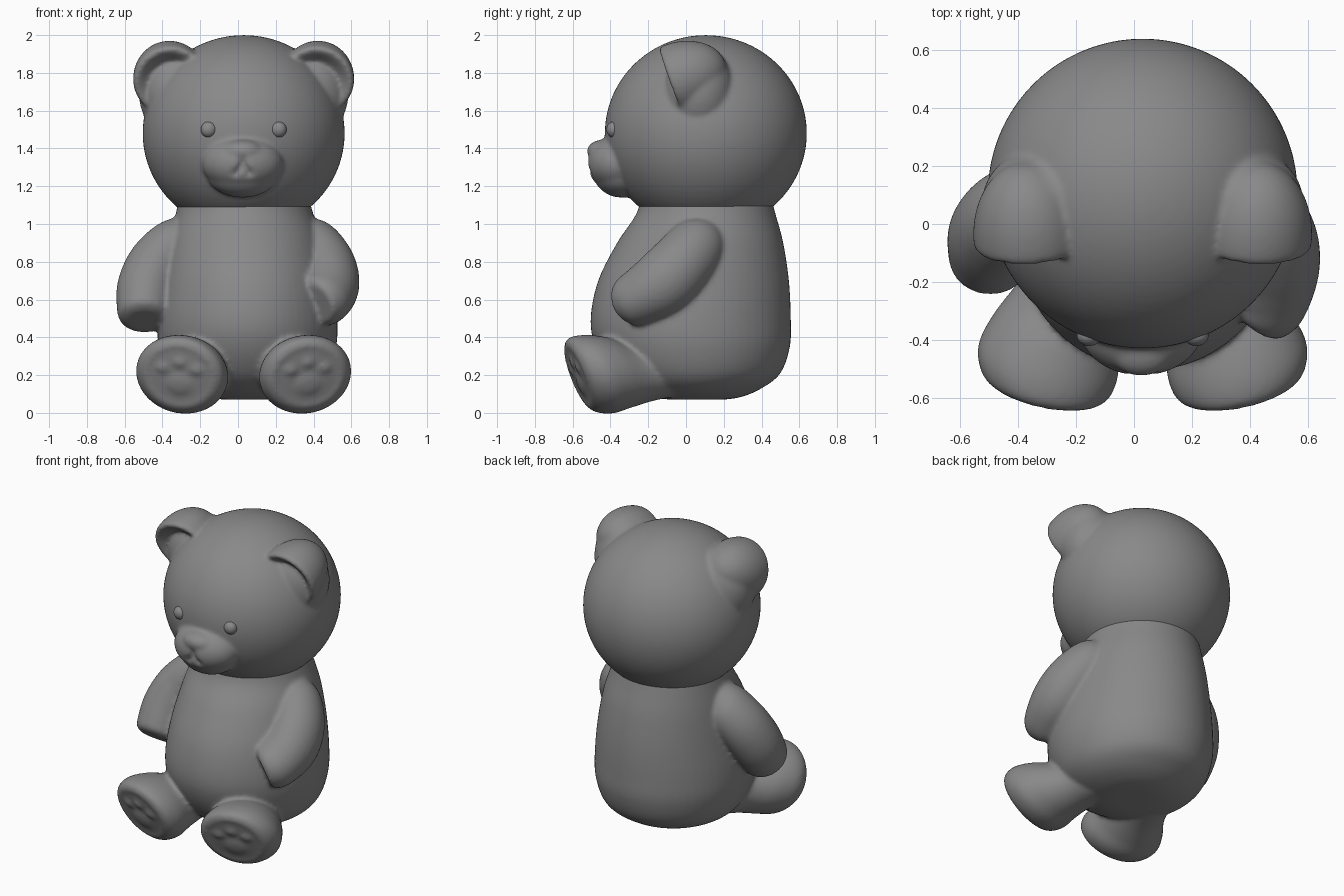
import bpy, bmesh, math
from mathutils import Vector, Matrix

if "Cube" in bpy.data.objects:
    bpy.data.objects.remove(bpy.data.objects["Cube"])

CX = 0.03  # the bear sits slightly off centre; this is its symmetry plane
GREY = bpy.data.materials.new("dark_grey")
GREY.diffuse_color = (0.25, 0.25, 0.25, 1)
GREY.use_nodes = True
GREY.node_tree.nodes["Principled BSDF"].inputs["Base Color"].default_value = GREY.diffuse_color


def ball(bm, c, r, rot=None, shape=None, seg=80):
    """Ellipsoid; shape optionally deforms the unit sphere first."""
    vs = bmesh.ops.create_uvsphere(bm, u_segments=seg, v_segments=seg // 2, radius=1)["verts"]
    m = Matrix.Translation(c) @ (rot or Matrix()) @ Matrix.Diagonal((*r, 1))
    for v in vs:
        v.co = m @ (shape(v.co) if shape else v.co)


def catmull(pts, n=6):
    p = [Vector(q) for q in pts]
    p = [p[0]] + p + [p[-1]]
    out = []
    for i in range(1, len(p) - 2):
        a, b, c, d = p[i - 1:i + 3]
        for k in range(n):
            t = k / n
            out.append(0.5 * (2 * b + (c - a) * t + (2 * a - 5 * b + 4 * c - d) * t ** 2
                              + (3 * b - a - 3 * c + d) * t ** 3))
    return out + [p[-1]]


def loft(bm, pts, axis=None, seg=64):
    """Closed tube through (x, y, z, ru, rv) sections."""
    s = catmull(pts)
    rings = []
    for i, q in enumerate(s):
        a, b = s[max(i - 1, 0)], s[min(i + 1, len(s) - 1)]
        d = Vector(axis).normalized() if axis else (Vector(b[:3]) - Vector(a[:3])).normalized()
        x = Vector((1, 0, 0))
        u = (x - d * x.dot(d)).normalized()
        w = d.cross(u)
        rings.append([bm.verts.new(Vector(q[:3]) + u * q[3] * math.cos(t) + w * q[4] * math.sin(t))
                      for t in (2 * math.pi * k / seg for k in range(seg))])
    for r0, r1 in zip(rings, rings[1:]):
        for k in range(seg):
            j = (k + 1) % seg
            bm.faces.new((r0[k], r0[j], r1[j], r1[k]))
    bm.faces.new(rings[0][::-1])
    bm.faces.new(rings[-1])


def finish(bm, name, voxel=None, smooth=8):
    bmesh.ops.recalc_face_normals(bm, faces=bm.faces)
    for f in bm.faces:
        f.smooth = True
    me = bpy.data.meshes.new(name)
    bm.to_mesh(me)
    bm.free()
    me.materials.append(GREY)
    ob = bpy.data.objects.new(name, me)
    bpy.context.collection.objects.link(ob)
    if voxel:  # fuse the overlapping parts into one soft skin
        r = ob.modifiers.new("fuse", "REMESH")
        r.mode, r.voxel_size, r.use_smooth_shade = "VOXEL", voxel, True
        sm = ob.modifiers.new("soften", "SMOOTH")
        sm.factor, sm.iterations = 0.5, smooth


# --- torso, arms and legs -------------------------------------------------
bm = bmesh.new()
loft(bm, [(cx, cy, z, rx, ry) for z, cx, cy, rx, ry in (
    (0.07, 0.05, 0.06, 0.12, 0.14), (0.085, 0.05, 0.055, 0.23, 0.24), (0.13, 0.05, 0.05, 0.345, 0.35),
    (0.21, 0.05, 0.05, 0.425, 0.45), (0.35, 0.05, 0.035, 0.47, 0.515), (0.50, 0.05, 0.025, 0.475, 0.53),
    (0.70, 0.05, 0.04, 0.45, 0.505), (0.90, 0.045, 0.075, 0.41, 0.44), (1.05, 0.035, 0.105, 0.365, 0.37),
    (1.16, CX, 0.105, 0.34, 0.34))], axis=(0, 0, 1))

# right arm reaches forward, left arm hangs down
loft(bm, [(0.30, 0.12, 0.97, 0.08, 0.08), (0.37, 0.07, 0.90, 0.15, 0.15), (0.45, -0.02, 0.79, 0.165, 0.17),
          (0.475, -0.12, 0.69, 0.168, 0.175), (0.45, -0.23, 0.62, 0.165, 0.155),
          (0.42, -0.295, 0.59, 0.15, 0.138), (0.405, -0.315, 0.58, 0.11, 0.105)])
loft(bm, [(-0.24, 0.12, 0.98, 0.08, 0.08), (-0.32, 0.07, 0.90, 0.14, 0.15), (-0.425, 0.03, 0.79, 0.155, 0.165),
          (-0.48, -0.03, 0.67, 0.158, 0.165), (-0.495, -0.09, 0.57, 0.148, 0.155),
          (-0.495, -0.135, 0.51, 0.133, 0.137), (-0.495, -0.15, 0.49, 0.095, 0.09)])

for s in (-1, 1):
    # leg and foot with a slightly rimmed sole
    d = Vector((0.2 * s, -0.9, -0.35)).normalized()
    loft(bm, [(CX + s * x, y, z, a, b) for x, y, z, a, b in (
        (0.17, 0.0, 0.25, 0.16, 0.16), (0.24, -0.20, 0.215, 0.17, 0.155),
        (0.30, -0.36, 0.215, 0.22, 0.20), (0.325, -0.465, 0.205, 0.247, 0.222),
        (0.335, -0.545, 0.20, 0.228, 0.21), (0.34, -0.575, 0.195, 0.185, 0.172),
        (0.34, -0.572, 0.197, 0.165, 0.152), (0.34, -0.576, 0.195, 0.10, 0.09))], axis=d)
    # paw pads in relief on the sole
    u = (Vector((1, 0, 0)) - d * d.x).normalized()
    w = u.cross(d)
    w = -w if w.z < 0 else w
    sole = Vector((CX + s * 0.34, -0.574, 0.195))
    rot = Vector((0, -1, 0)).rotation_difference(d).to_matrix().to_4x4()
    for pu, pw, r in ((0, -0.045, 0.06), (-0.09, 0.04, 0.03), (0, 0.075, 0.03), (0.09, 0.04, 0.03)):
        ball(bm, sole + u * pu + w * pw, (r * 1.2, 0.013, r), rot)
finish(bm, "body", 0.0125)


# --- head, muzzle and ears ------------------------------------------------
def seg_dist(x, z, a, b):
    t = ((x - a[0]) * (b[0] - a[0]) + (z - a[1]) * (b[1] - a[1])) / ((b[0] - a[0]) ** 2 + (b[1] - a[1]) ** 2)
    t = min(max(t, 0), 1)
    return math.hypot(x - a[0] - t * (b[0] - a[0]), z - a[1] - t * (b[1] - a[1]))


def mouth(co):
    """Press a forked mouth groove into the front of the muzzle."""
    if co.y > -0.3:
        return co
    dist = min(seg_dist(co.x, co.z, a, b) for a, b in (
        ((0, 0.22), (0, -0.1)), ((0, 0), (-0.17, -0.35)), ((0, 0), (0.17, -0.35))))
    return co + Vector((0, 0.16 * math.exp(-(dist / 0.08) ** 2), 0))


def cup(co):
    """Scoop the front of a sphere, leaving a rounded rim."""
    t = -co.y
    return co if t < 0 else Vector((co.x, -0.65 * t + 0.8 * t * t, co.z))


bm = bmesh.new()
ball(bm, (CX, 0.105, 1.48), (0.535, 0.535, 0.52))
ball(bm, (0.025, -0.355, 1.32), (0.215, 0.168, 0.15), shape=mouth, seg=160)
ball(bm, (0.025, -0.34, 1.27), (0.19, 0.15, 0.13))  # chin
ball(bm, (0.025, -0.435, 1.385), (0.11, 0.09, 0.062))  # nose
for s in (-1, 1):
    rot = Matrix.Rotation(math.radians(20), 4, "X") @ Matrix.Rotation(math.radians(-3 * s), 4, "Z")
    ball(bm, (CX + s * 0.39, -0.045, 1.765), (0.195, 0.27, 0.195), rot, cup)
    # soft root that blends the ear into the head
    ball(bm, (CX + s * 0.35, 0.07, 1.695), (0.205, 0.19, 0.245))
finish(bm, "head", 0.0105, 12)

# --- eyes -----------------------------------------------------------------
for s, name in ((-1, "left_eye"), (1, "right_eye")):
    bm = bmesh.new()
    ball(bm, (CX + s * 0.185, -0.385, 1.5), (0.042, 0.036, 0.042))
    finish(bm, name)
